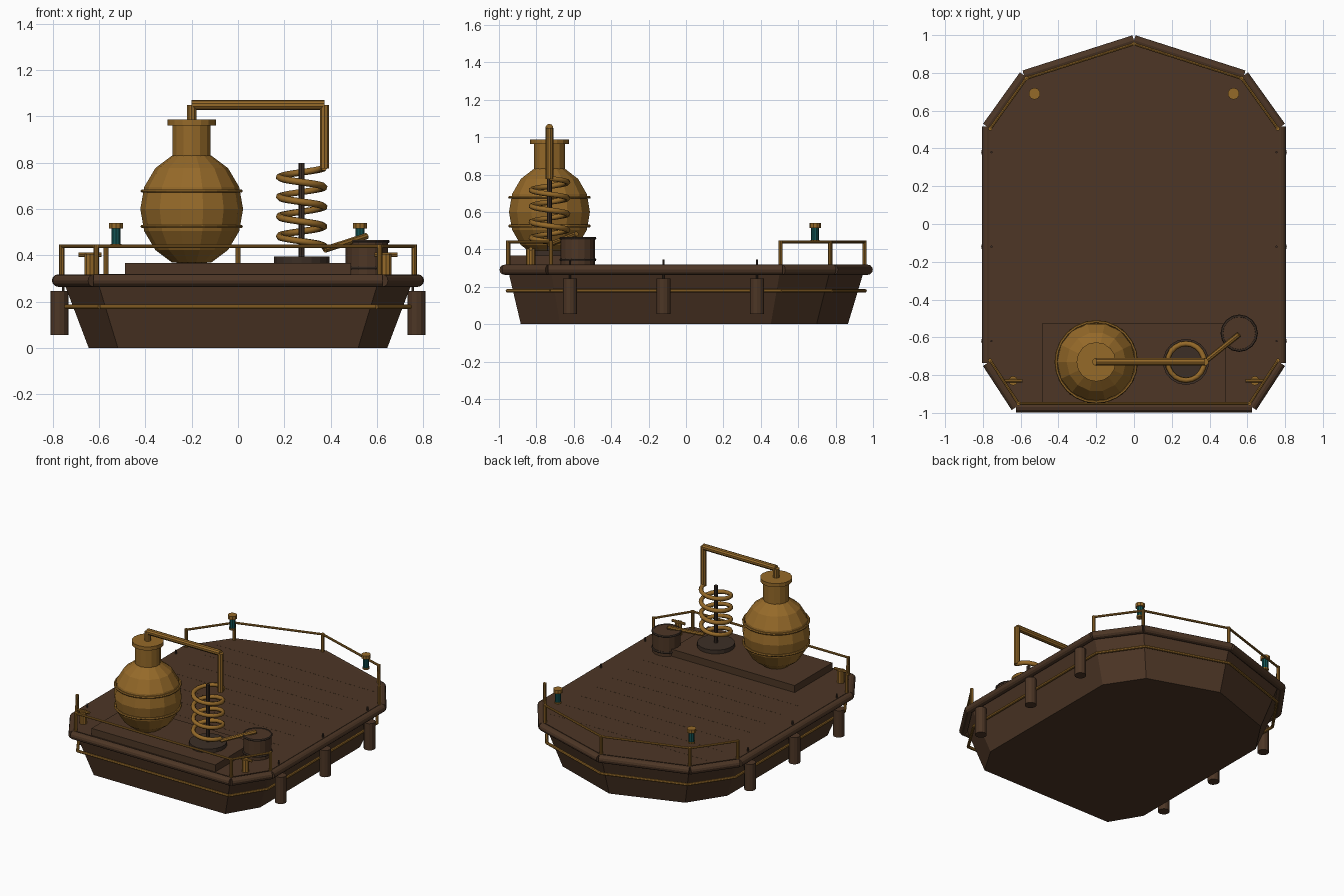
import bpy, bmesh, math
from mathutils import Vector

if "Cube" in bpy.data.objects:
    bpy.data.objects.remove(bpy.data.objects["Cube"])


def material(name, rgb):
    m = bpy.data.materials.new(name)
    m.diffuse_color = (*rgb, 1)
    m.use_nodes = True
    m.node_tree.nodes["Principled BSDF"].inputs["Base Color"].default_value = m.diffuse_color
    return m


WOOD = material("dark_wood", (0.074, 0.037, 0.019))
BRASS = material("brass", (0.30, 0.142, 0.022))
IRON = material("dark_iron", (0.045, 0.028, 0.019))
TEAL = material("teal_glass", (0.006, 0.085, 0.085))


def finish(name, bm, mat):
    bmesh.ops.recalc_face_normals(bm, faces=bm.faces)
    me = bpy.data.meshes.new(name)
    bm.to_mesh(me)
    bm.free()
    me.materials.append(mat)
    ob = bpy.data.objects.new(name, me)
    bpy.context.collection.objects.link(ob)
    return ob


def add_rod(bm, a, b, r, sides=10):
    a, b = Vector(a), Vector(b)
    d = b - a
    res = bmesh.ops.create_cone(bm, cap_ends=True, segments=sides,
                                radius1=r, radius2=r, depth=d.length)
    mat = d.to_track_quat('Z', 'Y').to_matrix().to_4x4()
    mat.translation = (a + b) / 2
    bmesh.ops.transform(bm, matrix=mat, verts=res["verts"])


def rods(name, pairs, r, mat, sides=10):
    bm = bmesh.new()
    for a, b in pairs:
        add_rod(bm, a, b, r, sides)
    return finish(name, bm, mat)


def upright(name, x, y, z0, z1, r, mat, sides=14):
    return rods(name, [((x, y, z0), (x, y, z1))], r, mat, sides)


def box(name, lo, hi, mat):
    bm = bmesh.new()
    res = bmesh.ops.create_cube(bm, size=1)
    for v in res["verts"]:
        v.co = [(l + h) / 2 + c * (h - l) for l, h, c in zip(lo, hi, v.co)]
    return finish(name, bm, mat)


def ring(name, x, y, z, major, minor, mat, seg=24):
    bpy.ops.mesh.primitive_torus_add(location=(x, y, z), major_radius=major, minor_radius=minor,
                                     major_segments=seg, minor_segments=6)
    ob = bpy.context.object
    ob.name = name
    ob.data.materials.append(mat)


def loop_pairs(pts):
    return list(zip(pts, pts[1:] + pts[:1]))


# Plan outline, right half from bow to stern, then mirrored
half = [(0.582, 0.787), (0.777, 0.515), (0.777, -0.737), (0.625, -0.97)]
outline = [(0, 0.973)] + half + [(-x, y) for x, y in reversed(half)]


def level(z, sx, sy, dy=0.0):
    return [(x * sx, y * sy + dy, z) for x, y in outline]


# Hull tapering to a flat bottom
bm = bmesh.new()
low = [bm.verts.new(p) for p in level(0, 0.83, 0.9, -0.01)]
top = [bm.verts.new(p) for p in level(0.318, 0.985, 0.988)]
n = len(outline)
for i in range(n):
    j = (i + 1) % n
    bm.faces.new((low[i], low[j], top[j], top[i]))
bm.faces.new(low)
bm.faces.new(top)
finish("hull", bm, WOOD)

# Rub rail around the deck and brass trim on the hull
rods("rub_rail", loop_pairs(level(0.291, 1, 1)), 0.027, WOOD, 12)
rods("hull_trim", loop_pairs(level(0.178, 0.955, 0.984)), 0.01, BRASS, 8)

# Deck seams, short raised strips across the deck
for i in range(7):
    y = -0.38 + i * 0.17
    box("deck_seam", (-0.62, y, 0.31), (0.62, y + 0.008, 0.3185), WOOD)

# Bow and stern railings with posts
rail = level(0.44, 0.98, 0.98)
bow = [rail[i] for i in (-2, -1, 0, 1, 2)]
stern = [rail[i] for i in (3, 4, 5, 6)]
bow = [rail[i] for i in (7, 8, 0, 1, 2)]
for name, pts in (("bow", bow), ("stern", stern)):
    rods(name + "_rail", list(zip(pts, pts[1:])), 0.008, BRASS, 8)
    rods(name + "_posts", [((x, y, 0.3), (x, y, 0.447)) for x, y, z in pts], 0.011, BRASS, 8)

for s in (-1, 1):
    # Fenders on short ropes
    for y in (-0.62, -0.12, 0.38):
        upright("fender", s * 0.771, y, 0.055, 0.245, 0.038, WOOD, 12)
        upright("fender_rope", s * 0.755, y, 0.24, 0.345, 0.006, IRON, 6)
    # Bow lamps
    x, y = s * 0.527, 0.69
    upright("lamp_base", x, y, 0.438, 0.449, 0.024, BRASS, 10)
    upright("lamp_glass", x, y, 0.447, 0.517, 0.021, TEAL, 10)
    upright("lamp_cap", x, y, 0.515, 0.54, 0.031, BRASS, 10)
    # Stern cleats
    x, y = s * 0.64, -0.83
    upright("cleat_post", x, y, 0.315, 0.405, 0.025, BRASS, 10)
    rods("cleat_horns", [((x - 0.05, y, 0.403), (x + 0.05, y, 0.403))], 0.01, BRASS, 8)

# Still platform
box("still_platform", (-0.488, -0.953, 0.31), (0.488, -0.527, 0.368), WOOD)

# Round pot with neck, lip and two bands
px, py = -0.2, -0.73
bm = bmesh.new()
bmesh.ops.create_uvsphere(bm, u_segments=14, v_segments=8, radius=1)
for v in bm.verts:
    v.co = (px + v.co.y * 0.222, py + v.co.x * 0.222, 0.6 + v.co.z * 0.25)
    v.co.z = max(v.co.z, 0.365)
finish("pot", bm, BRASS)
upright("pot_neck", px, py, 0.78, 0.97, 0.084, BRASS, 14)
upright("pot_lip", px, py, 0.962, 0.988, 0.104, BRASS, 16)
for z in (0.678, 0.525):
    ring("pot_band", px, py, z, 0.213, 0.008, BRASS)

# Vapour pipe
cx = 0.275
path = [(px, py, 0.98), (px, py, 1.05), (0.374, py, 1.05), (0.374, py, 0.775)]
rods("vapour_pipe", list(zip(path, path[1:])), 0.021, BRASS, 10)

# Condenser coil, rod, base disc and spout
turns, steps = 4, 20
cu = bpy.data.curves.new("coil", 'CURVE')
cu.dimensions = '3D'
cu.bevel_depth = 0.015
cu.bevel_resolution = 1
cu.use_fill_caps = True
sp = cu.splines.new('POLY')
count = turns * steps + 1
sp.points.add(count - 1)
for i, p in enumerate(sp.points):
    a = 2 * math.pi * i / steps
    z = 0.78 - 0.34 * i / (count - 1)
    p.co = (cx + 0.097 * math.cos(a), py + 0.097 * math.sin(a), z, 1)
cu.materials.append(BRASS)
bpy.context.collection.objects.link(bpy.data.objects.new("condenser_coil", cu))
upright("coil_rod", cx, py, 0.37, 0.8, 0.013, IRON, 8)
upright("coil_base", cx, py, 0.36, 0.395, 0.122, IRON, 18)
rods("spout", [((0.372, py, 0.44), (0.38, py + 0.005, 0.425)),
               ((0.375, py, 0.425), (0.555, -0.585, 0.483))], 0.014, BRASS, 8)

# Collecting barrel
bx, by = 0.557, -0.578
upright("barrel", bx, by, 0.315, 0.465, 0.092, WOOD, 16)
for z in (0.345, 0.46):
    ring("barrel_hoop", bx, by, z, 0.091, 0.008, IRON, 16)
